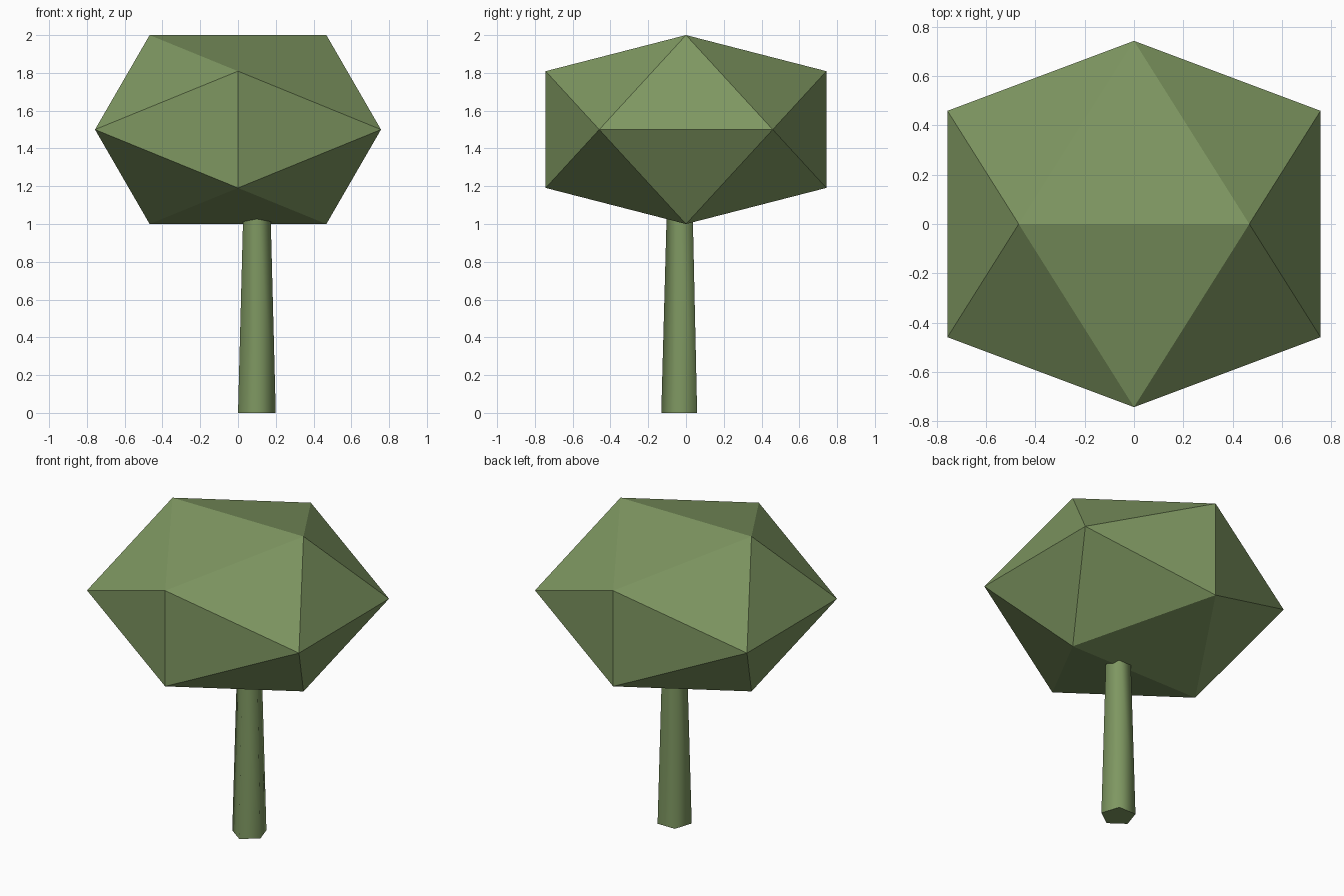
import bpy
import bmesh
from math import radians
from mathutils import Matrix, Vector

cube = bpy.data.objects.get("Cube")
if cube:
    bpy.data.objects.remove(cube, do_unlink=True)

# Single leaf-green colour
green = bpy.data.materials.new("leaf_green")
green.use_nodes = True
colour = (0.21, 0.31, 0.12, 1)
green.diffuse_color = colour
green.node_tree.nodes["Principled BSDF"].inputs["Base Color"].default_value = colour


def add_part(name, bm):
    bmesh.ops.recalc_face_normals(bm, faces=bm.faces)
    mesh = bpy.data.meshes.new(name)
    bm.to_mesh(mesh)
    bm.free()
    mesh.materials.append(green)
    obj = bpy.data.objects.new(name, mesh)
    bpy.context.collection.objects.link(obj)
    return obj


# Crown: stretched icosahedron, the hull of three golden rectangles
g = (5 ** 0.5 - 1) / 2
size = Vector((0.757, 0.743, 0.5))
bm = bmesh.new()
for a in (-1, 1):
    for b in (-1, 1):
        for corner in ((a * g, 0, b), (0, a, b * g), (a, b * g, 0)):
            bm.verts.new(Vector(corner) * size + Vector((0, 0, 1.5)))
bmesh.ops.convex_hull(bm, input=bm.verts)
add_part("crown", bm)

# Trunk: tapered five-sided post, off centre, its top sunk into the crown
height = 1.1
bm = bmesh.new()
bmesh.ops.create_cone(
    bm, cap_ends=True, segments=5, radius1=0.105, radius2=0.075, depth=height,
    matrix=Matrix.Translation((0.1, -0.026, height / 2)) @ Matrix.Rotation(radians(180), 4, "Z"))
trunk = add_part("trunk", bm)

# Soften the trunk sides and keep its ends sharp
bpy.ops.object.select_all(action="DESELECT")
trunk.select_set(True)
bpy.context.view_layer.objects.active = trunk
bpy.ops.object.shade_smooth_by_angle(angle=radians(80))
